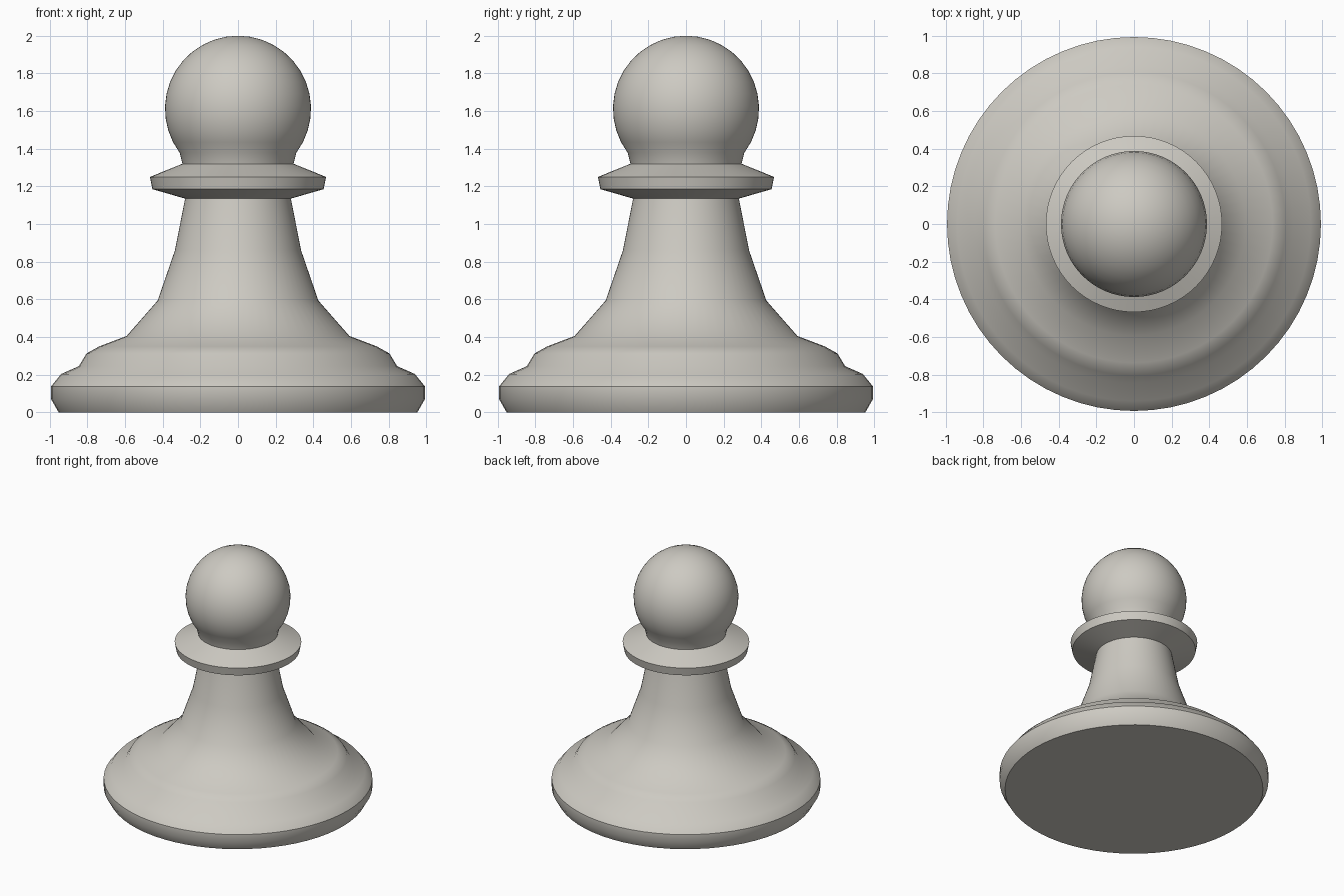
import bpy, bmesh
from math import sin, cos, radians, tau

cube = bpy.data.objects.get("Cube")
if cube:
    bpy.data.objects.remove(cube, do_unlink=True)

SEGMENTS = 64

# One pale stone colour
stone = bpy.data.materials.new("warm_grey_stone")
stone.use_nodes = True
colour = (0.61, 0.59, 0.54, 1)
stone.diffuse_color = colour
bsdf = stone.node_tree.nodes["Principled BSDF"]
bsdf.inputs["Base Color"].default_value = colour
bsdf.inputs["Roughness"].default_value = 0.6


def lathe(name, profile, sharp_heights=()):
    """Turn a (radius, height) profile, listed bottom to top, about z."""
    bm = bmesh.new()
    rings = []
    for r, z in profile:
        if r < 1e-4:
            rings.append([bm.verts.new((0, 0, z))] * SEGMENTS)
        else:
            rings.append([bm.verts.new((r * cos(tau * i / SEGMENTS),
                                        r * sin(tau * i / SEGMENTS), z))
                          for i in range(SEGMENTS)])
    for low, high in zip(rings, rings[1:]):
        for i in range(SEGMENTS):
            j = (i + 1) % SEGMENTS
            corners = dict.fromkeys((low[i], low[j], high[j], high[i]))
            bm.faces.new(list(corners)).smooth = True
    # Keep chosen rings crisp
    for edge in bm.edges:
        if any(all(abs(v.co.z - z) < 1e-4 for v in edge.verts)
               for z in sharp_heights):
            edge.smooth = False
    mesh = bpy.data.meshes.new(name)
    bm.to_mesh(mesh)
    bm.free()
    mesh.materials.append(stone)
    obj = bpy.data.objects.new(name, mesh)
    bpy.context.collection.objects.link(obj)
    return obj


# Foot with flat underside
lathe("foot", [(0, 0), (0.953, 0), (0.993, 0.07), (0.993, 0.137)],
      sharp_heights=[0])

# Stepped base flowing into the tapering stem
lathe("body", [(0.993, 0.137), (0.94, 0.203), (0.845, 0.245), (0.805, 0.312),
               (0.737, 0.35), (0.592, 0.405), (0.427, 0.593),
               (0.335, 0.86), (0.281, 1.135)])

# Flared collar
lathe("collar", [(0.281, 1.135), (0.455, 1.185), (0.468, 1.25), (0.295, 1.32)],
      sharp_heights=[1.185, 1.25])

# Ball head on a short neck
R, CENTRE, STEPS, START = 0.388, 1.612, 13, -37
arc = [radians(START + (90 - START) * i / STEPS) for i in range(STEPS + 1)]
lathe("head", [(0.295, 1.32)] + [(R * cos(a), CENTRE + R * sin(a)) for a in arc])
